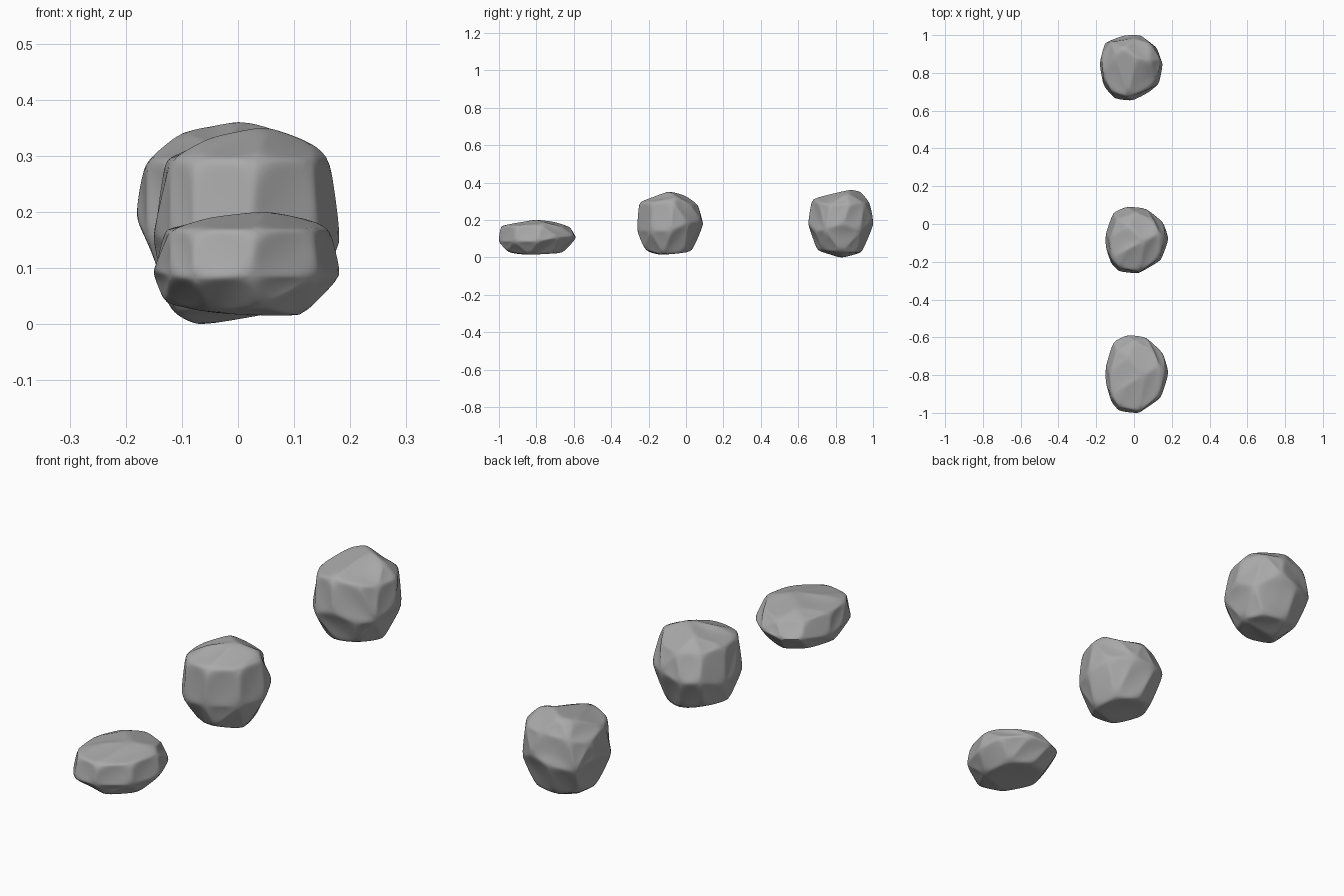
import bpy
import bmesh
import math
from mathutils import Vector

cube = bpy.data.objects.get("Cube")
if cube:
    bpy.data.objects.remove(cube)

stone = bpy.data.materials.new("stone_grey")
stone.use_nodes = True
stone_colour = (0.4, 0.4, 0.4, 1)
stone.diffuse_color = stone_colour
stone.node_tree.nodes["Principled BSDF"].inputs["Base Color"].default_value = stone_colour

# Corner points of the two boulder shapes, in hundredths of a unit
ROUND_BOULDER = [
    (5, -9, 35), (-3, -1, 33), (-5, -14, 33), (4, -20, 31), (13, -5, 32),
    (-8, -23, 29), (3, -25, 29), (13, -18, 29), (16, -7, 29), (10, 2, 28),
    (0, 6, 28), (-9, 2, 28), (-13, -8, 29), (-12, -18, 29),
    (-8, -25, 13), (2, -26, 14), (14, -19, 14), (18, -8, 14), (15, 1, 18),
    (6, 8, 19), (-4, 9, 17), (-11, 6, 18), (-15, -5, 14), (-15, -12, 16), (-12, -21, 14),
    (11, -12, 1), (9, -1, 2), (0, 3, 3), (-9, 0, 5), (-13, -10, 5), (-5, -18, 2), (4, -22, 4),
]
TALL_BOULDER = [
    (1, 88, 36), (-10, 90, 34), (-5, 93, 35), (-8, 78, 33), (3, 76, 33), (8, 86, 34),
    (-12, 70, 29), (-3, 67, 31), (7, 71, 29), (12, 77, 28), (14, 87, 28),
    (9, 95, 29), (0, 98, 29), (-12, 96, 28), (-17, 89, 26), (-16, 78, 29),
    (-10, 66, 15), (-1, 65, 18), (7, 69, 14), (13, 74, 15), (15, 84, 18),
    (12, 93, 14), (3, 100, 20), (-5, 100, 17), (-15, 96, 16), (-18, 84, 19), (-16, 73, 15),
    (-7, 83, 0), (-11, 76, 2), (-3, 70, 4), (5, 73, 4), (10, 83, 3), (6, 92, 3), (-4, 94, 3), (-13, 90, 5),
]


def fit_to_box(mesh, low, high):
    """Stretch a mesh so that it exactly fills the given box."""
    for axis in range(3):
        values = [v.co[axis] for v in mesh.vertices]
        start, span = min(values), max(values) - min(values)
        for v in mesh.vertices:
            share = (v.co[axis] - start) / span
            v.co[axis] = low[axis] + share * (high[axis] - low[axis])


def make_rock(name, corners, low, high):
    """Wrap the corners in a hull, dent its facets and soften its ridges."""
    bm = bmesh.new()
    for corner in corners:
        bm.verts.new(Vector(corner) / 100)
    hull = bmesh.ops.convex_hull(bm, input=bm.verts)
    loose = {g for g in hull["geom_interior"] + hull["geom_unused"]
             if isinstance(g, bmesh.types.BMVert)}
    bmesh.ops.delete(bm, geom=list(loose), context="VERTS")
    # Merge nearly flat neighbours into broad chipped facets
    bmesh.ops.dissolve_limit(bm, angle_limit=math.radians(17), verts=bm.verts, edges=bm.edges)
    bmesh.ops.recalc_face_normals(bm, faces=bm.faces)
    crease = bm.edges.layers.float.new("crease_edge")
    for edge in bm.edges:
        edge[crease] = 0.4
    # Push the middle of every broad facet slightly inwards
    broad = [f for f in bm.faces if f.calc_area() > 0.004]
    bmesh.ops.poke(bm, faces=broad, offset=-0.004)

    mesh = bpy.data.meshes.new(name)
    bm.to_mesh(mesh)
    bm.free()
    rock = bpy.data.objects.new(name, mesh)
    bpy.context.collection.objects.link(rock)
    mesh.materials.append(stone)

    # Bake the softening so that the finished rock can be sized exactly
    bpy.ops.object.select_all(action="DESELECT")
    rock.select_set(True)
    bpy.context.view_layer.objects.active = rock
    soften = rock.modifiers.new("soften", "SUBSURF")
    soften.levels = 3
    bpy.ops.object.modifier_apply(modifier=soften.name)
    fit_to_box(rock.data, low, high)
    bpy.ops.object.shade_smooth_by_angle(angle=math.radians(35))
    return rock


# Flattened rock at the front, round one in the middle, taller one at the back
make_rock("flat_rock", ROUND_BOULDER, (-0.15, -1, 0.015), (0.18, -0.59, 0.2))
make_rock("round_rock", ROUND_BOULDER, (-0.15, -0.26, 0.015), (0.18, 0.09, 0.35))
make_rock("tall_rock", TALL_BOULDER, (-0.18, 0.655, 0), (0.15, 1, 0.36))
